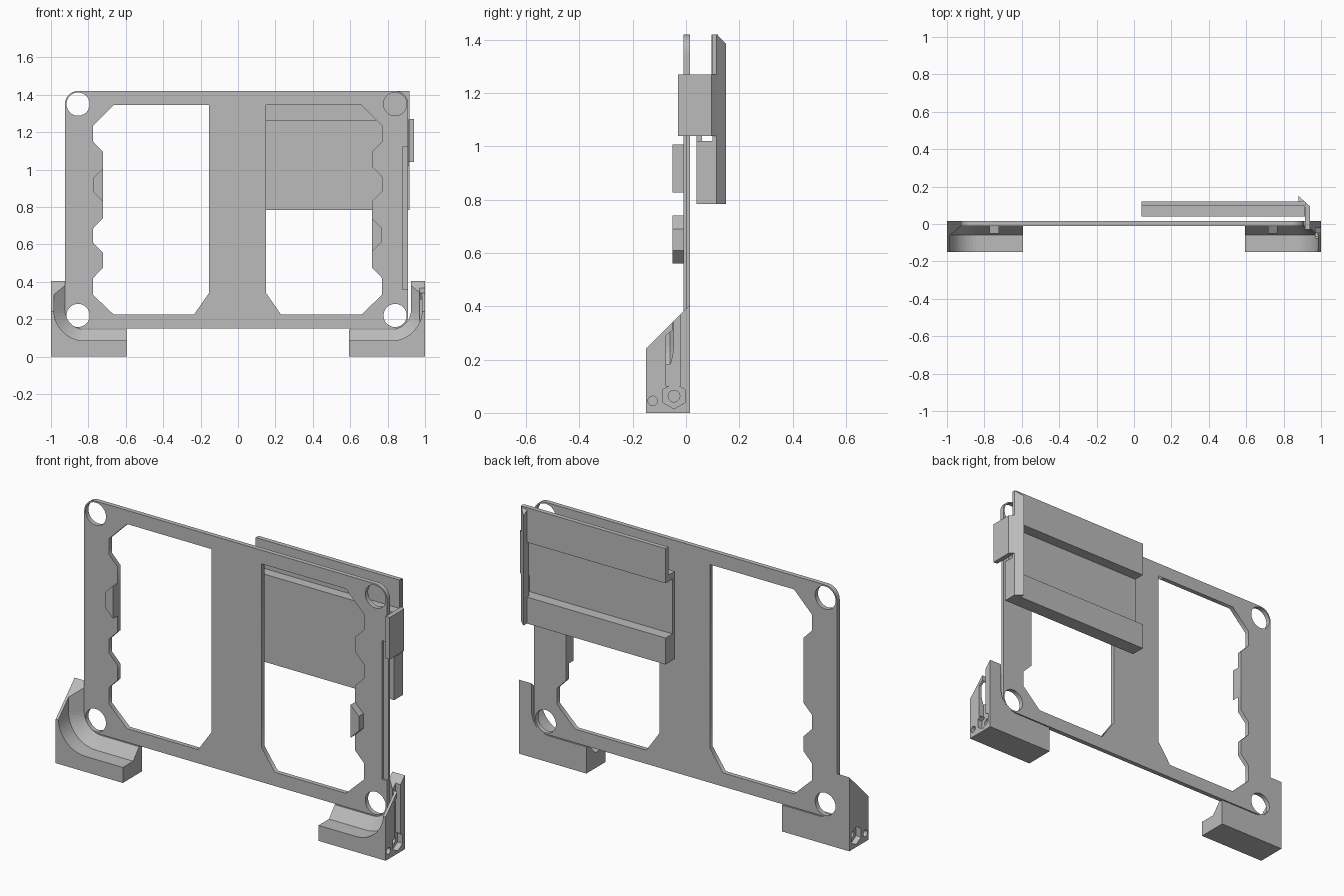
import bpy, bmesh, math
from mathutils import Vector

if "Cube" in bpy.data.objects:
    bpy.data.objects.remove(bpy.data.objects["Cube"], do_unlink=True)

grey = bpy.data.materials.new("plain grey")
grey.use_nodes = True
grey.diffuse_color = (0.5, 0.5, 0.5, 1)
grey.node_tree.nodes["Principled BSDF"].inputs["Base Color"].default_value = (0.5, 0.5, 0.5, 1)


def finish(name, bm):
    bmesh.ops.remove_doubles(bm, verts=bm.verts, dist=0.0003)
    bmesh.ops.recalc_face_normals(bm, faces=bm.faces)
    me = bpy.data.meshes.new(name)
    bm.to_mesh(me)
    bm.free()
    ob = bpy.data.objects.new(name, me)
    bpy.context.collection.objects.link(ob)
    me.materials.clear()
    me.materials.append(grey)
    return ob


def prism(name, pts, axis, a, b):
    """Extrude a 2D profile along one axis from a to b."""
    bm = bmesh.new()
    def place(p, t):
        return {"x": (t, p[0], p[1]), "y": (p[0], t, p[1]), "z": (p[0], p[1], t)}[axis]
    lo = [bm.verts.new(place(p, a)) for p in pts]
    hi = [bm.verts.new(place(p, b)) for p in pts]
    bm.faces.new(lo)
    bm.faces.new(hi)
    for i in range(len(pts)):
        j = (i + 1) % len(pts)
        bm.faces.new((lo[i], lo[j], hi[j], hi[i]))
    return finish(name, bm)


def ring(cx, cy, r, n, a0=0.0, sweep=2 * math.pi):
    return [(cx + r * math.cos(a0 + sweep * i / n), cy + r * math.sin(a0 + sweep * i / n))
            for i in range(n)]


def rect(x0, x1, y0, y1):
    return [(x0, y0), (x1, y0), (x1, y1), (x0, y1)]


def cut(ob, cutters):
    """Subtract the cutters, then remove them."""
    for c in cutters:
        m = ob.modifiers.new("cut", "BOOLEAN")
        m.operation = "DIFFERENCE"
        m.solver = "EXACT"
        m.object = c
        c.hide_render = True
    bpy.context.view_layer.update()
    me = bpy.data.meshes.new_from_object(ob.evaluated_get(bpy.context.evaluated_depsgraph_get()))
    ob.modifiers.clear()
    ob.data = me
    for c in cutters:
        bpy.data.objects.remove(c, do_unlink=True)
    me.materials.clear()
    me.materials.append(grey)


def sheet(name, loops, y0, y1):
    """Flat sheet with holes, filled from closed outlines in x and z."""
    cu = bpy.data.curves.new(name, "CURVE")
    cu.dimensions = "2D"
    cu.fill_mode = "BOTH"
    cu.extrude = (y1 - y0) / 2
    for pts in loops:
        sp = cu.splines.new("POLY")
        sp.points.add(len(pts) - 1)
        for p, q in zip(sp.points, pts):
            p.co = (q[0], q[1], 0, 1)
        sp.use_cyclic_u = True
    tmp = bpy.data.objects.new("outline_helper", cu)
    bpy.context.collection.objects.link(tmp)
    bpy.context.view_layer.update()
    me = bpy.data.meshes.new_from_object(tmp.evaluated_get(bpy.context.evaluated_depsgraph_get()))
    bpy.data.objects.remove(tmp, do_unlink=True)
    bm = bmesh.new()
    bm.from_mesh(me)
    for v in bm.verts:
        v.co = Vector((v.co.x, (y0 + y1) / 2 - v.co.z, v.co.y))
    return finish(name, bm)


# Main plate: rounded outline, two notched windows, four corner holes
outline = []
for cx, cz, a in ((0.84, 1.35, 0), (-0.855, 1.35, 90), (-0.855, 0.22, 180), (0.84, 0.22, 270)):
    outline += ring(cx, cz, 0.07, 8, math.radians(a), math.pi / 2)
    e = math.radians(a + 90)
    outline.append((cx + 0.07 * math.cos(e), cz + 0.07 * math.sin(e)))

IN, OUT = 0.722, 0.775
left_window = [(-0.155, 1.345), (-0.665, 1.345), (-OUT, 1.235), (-OUT, 1.15), (-IN, 1.095),
               (-IN, 0.74), (-OUT, 0.685), (-OUT, 0.61), (-IN, 0.555), (-IN, 0.475),
               (-OUT, 0.42), (-OUT, 0.33), (-0.665, 0.225), (-0.235, 0.225), (-0.155, 0.34)]
right_window = [(0.15, 1.345), (0.66, 1.345), (0.77, 1.235), (0.77, 1.15), (0.717, 1.095),
                (0.717, 1.015), (0.77, 0.96), (0.77, 0.885), (0.717, 0.83), (0.717, 0.475),
                (0.77, 0.42), (0.77, 0.33), (0.66, 0.225), (0.23, 0.225), (0.15, 0.34)]
holes = [ring(x, z, 0.062, 40) for x in (-0.855, 0.84) for z in (0.22, 1.35)]
plate = sheet("main_plate", [outline, left_window, right_window] + holes, -0.01, 0.015)
cut(plate, [prism("edge_cutter", rect(0.88, 0.95, -0.05, 0.002), "z", 0.36, 1.12)])

# Small raised tabs beside the windows
for name, s, x0, zc in (("left_tab", -1, IN, 0.917), ("right_tab", 1, 0.717, 0.65)):
    prism(name, [(s * x0, zc - 0.09), (s * (x0 + 0.05), zc - 0.04),
                 (s * (x0 + 0.05), zc + 0.04), (s * x0, zc + 0.09)], "y", -0.05, -0.005)


# Corner holders: stacked outlines give the rounded pocket and the sloped top
def holder(name, s):
    cx, cz = 0.82, 0.25
    bm = bmesh.new()
    loops = []
    for y, r, top in ((-0.15, 0.165, 0.24), (-0.06, 0.165, 0.33), (-0.01, 0.105, 0.38), (0.015, 0.105, 0.405)):
        end = math.pi / 2 if top >= cz else math.acos((cz - top) / r)
        pts = [(1.0, top), (1.0, 0.0), (0.593, 0.0), (0.593, cz - r)]
        for i in range(13):
            t = end * i / 12
            pts.append((cx + r * math.sin(t), cz - r * math.cos(t)))
        pts.append((pts[-1][0], top))
        loops.append([bm.verts.new((s * x, y, z)) for x, z in pts])
    for a, b in zip(loops, loops[1:]):
        for i in range(len(a)):
            j = (i + 1) % len(a)
            bm.faces.new((a[i], a[j], b[j], b[i]))
    bm.faces.new(loops[0])
    bm.faces.new(loops[-1])
    bmesh.ops.dissolve_degenerate(bm, edges=bm.edges, dist=0.0003)
    ob = finish(name, bm)
    # Hexagon pocket, its bolt hole and a small pin hole in the outer side
    def side(n, pts, depth):
        return prism(n, pts, "x", s * (1 - depth), s * 1.02)
    tools = [side("hex_cutter", ring(-0.045, 0.063, 0.048, 6, math.pi / 6), 0.03),
             side("bolt_cutter", ring(-0.045, 0.063, 0.022, 20), 0.2),
             side("pin_cutter", ring(-0.125, 0.045, 0.018, 16), 0.15)]
    if s > 0:
        # Wire slot running up the outer side
        tools.append(side("slot_cutter", [(-0.022, 0.1), (-0.022, 0.45), (-0.05, 0.45), (-0.05, 0.31),
                                          (-0.075, 0.29), (-0.075, 0.1)], 0.03))
    cut(ob, tools)
    return ob


holder("left_corner_holder", 1)
holder("right_corner_holder", -1)

# Rear sliding panel with a rail along its top and bottom
prism("rear_panel", [(0.04, 0.785), (0.04, 1.265), (0.095, 1.265), (0.095, 1.42), (0.12, 1.42),
                     (0.12, 1.23), (0.06, 1.23), (0.06, 0.93), (0.12, 0.93), (0.12, 0.785)],
      "x", 0.04, 0.912)

# End lip with a slanted back and a chamfered top
lip = prism("panel_end_lip", [(0.88, 0.1), (0.88, 0.15), (0.918, 0.115), (0.918, 0.1)], "z", 0.785, 1.42)
for v in lip.data.vertices:
    if v.co.y > 0.14 and v.co.z > 1.4:
        v.co.z -= 0.035

# End wall below the clip, and the clip around the plate edge
prism("panel_end_wall", rect(0.905, 0.918, 0.04, 0.115), "z", 0.785, 1.02)
prism("side_clip", [(0.9, 0.1), (0.9, 0.13), (0.94, 0.095), (0.94, -0.03), (0.915, -0.03), (0.915, 0.09)],
      "z", 1.04, 1.27)
